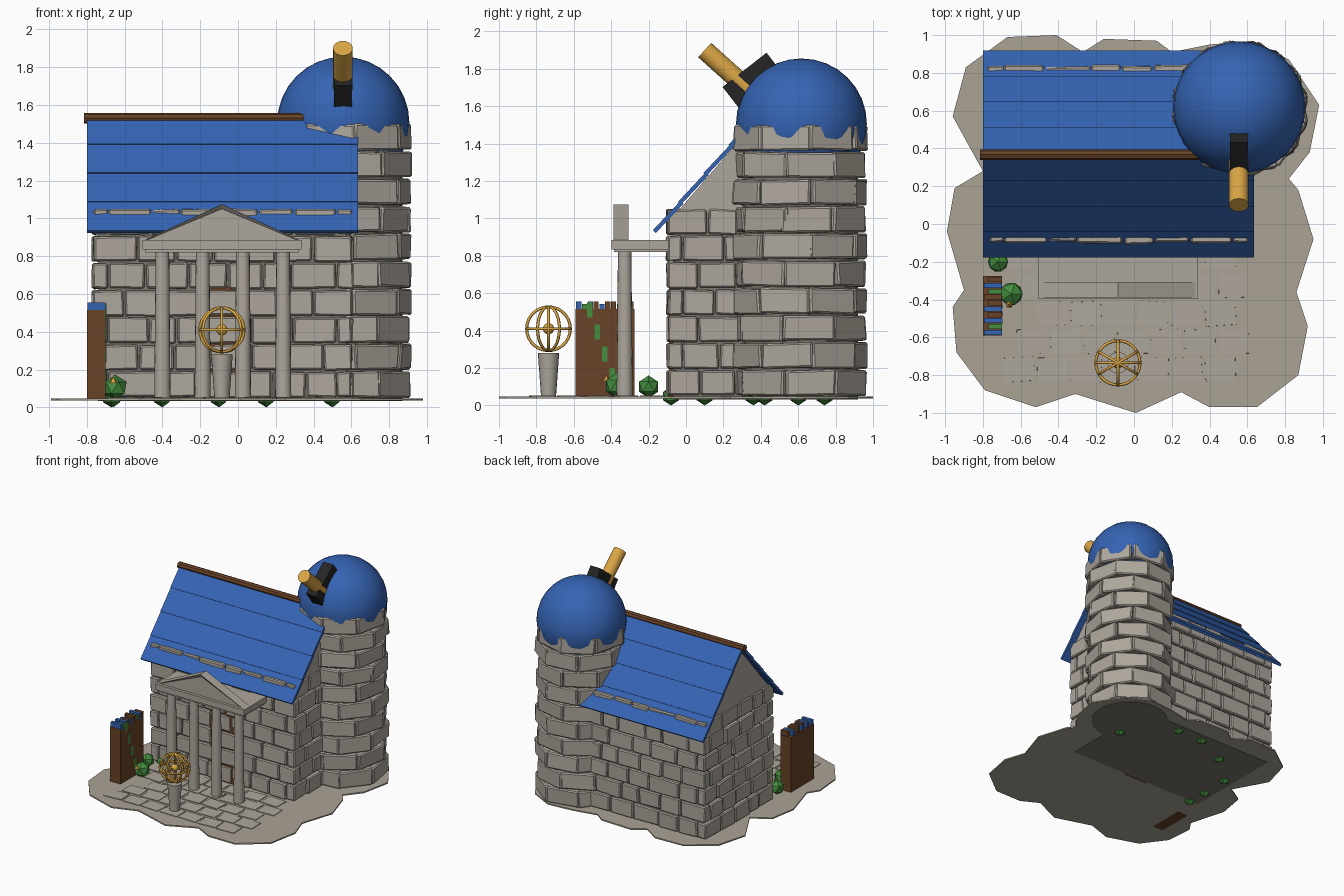
import bpy, bmesh, math, random
from mathutils import Vector, Matrix

random.seed(4)
if "Cube" in bpy.data.objects:
    bpy.data.objects.remove(bpy.data.objects["Cube"])


def material(name, r, g, b):
    m = bpy.data.materials.new(name)
    m.use_nodes = True
    m.diffuse_color = (r, g, b, 1)
    m.node_tree.nodes["Principled BSDF"].inputs["Base Color"].default_value = (r, g, b, 1)
    return m


STONE = material("stone_grey", 0.42, 0.385, 0.335)
EARTH = material("earth_grey", 0.40, 0.36, 0.30)
MORTAR = material("dark_mortar", 0.20, 0.18, 0.155)
BLUE = material("roof_blue", 0.035, 0.125, 0.45)
WOOD = material("dark_wood", 0.14, 0.055, 0.02)
GOLD = material("gold", 0.70, 0.38, 0.06)
GREEN = material("leaf_green", 0.06, 0.27, 0.05)
BLACK = material("black", 0.018, 0.018, 0.018)

GROUND = 0.05
COURSE = 0.1435


def finish(bm, name, mat, bevel=0):
    bmesh.ops.recalc_face_normals(bm, faces=bm.faces)
    me = bpy.data.meshes.new(name)
    bm.to_mesh(me)
    bm.free()
    ob = bpy.data.objects.new(name, me)
    bpy.context.collection.objects.link(ob)
    me.materials.append(mat)
    if bevel:
        mod = ob.modifiers.new("worn_edges", 'BEVEL')
        mod.width = bevel
        mod.segments = 1
    return ob


def add_box(bm, lo, hi, matrix=Matrix(), jitter=0):
    lo, hi = Vector(lo), Vector(hi)
    place = matrix @ Matrix.Translation((lo + hi) / 2) @ Matrix.Diagonal((*(hi - lo), 1))
    for v in bmesh.ops.create_cube(bm, size=1, matrix=place)["verts"]:
        v.co += Vector([random.uniform(-jitter, jitter) for _ in range(3)])


def box(name, lo, hi, mat, matrix=Matrix()):
    bm = bmesh.new()
    add_box(bm, lo, hi, matrix)
    return finish(bm, name, mat)


def prism(name, points, depth, mat):
    """Extrude a closed outline of 3D points along a vector."""
    bm = bmesh.new()
    face = bm.faces.new([bm.verts.new(p) for p in points])
    ext = bmesh.ops.extrude_face_region(bm, geom=[face], use_keep_orig=True)["geom"]
    bmesh.ops.translate(bm, vec=depth, verts=[g for g in ext if isinstance(g, bmesh.types.BMVert)])
    return finish(bm, name, mat)


def smooth(name, mat, angle=40):
    ob = bpy.context.object
    ob.name = name
    ob.data.materials.append(mat)
    bpy.ops.object.shade_smooth_by_angle(angle=math.radians(angle))
    return ob


def cone(name, x, y, z0, z1, r0, r1, mat, sides=16):
    bpy.ops.mesh.primitive_cone_add(vertices=sides, radius1=r0, radius2=r1, depth=z1 - z0,
                                    location=(x, y, (z0 + z1) / 2))
    return smooth(name, mat)


# Scalloped ground
outline = [(-.67, .99), (-.41, 1), (-.27, .91), (-.16, .98), (.12, .97), (.2, .91), (.4, .95),
           (.63, .97), (.82, .87), (.98, .63), (.93, .38), (.82, .24), (.87, .18), (.95, -.08),
           (.86, -.36), (.92, -.54), (.87, -.8), (.65, -.97), (.4, -.97), (.25, -.89), (.01, -1),
           (-.31, -.9), (-.52, -.97), (-.79, -.88), (-.94, -.68), (-.96, -.44), (-.9, -.35),
           (-.99, -.04), (-.95, .19), (-.8, .28), (-.96, .57), (-.89, .83)]
prism("ground", [(x, y, 0.037) for x, y in outline], (0, 0, 0.011), EARTH)

# Paving stones in staggered rows
bm = bmesh.new()
for row in range(5):
    y = -0.77 + row * 0.148
    for i in range(7):
        x = (-0.61 if row % 2 == 0 else -0.54) + i * 0.178
        if not (row == 2 and x < -0.5):
            add_box(bm, (x - .08, y - .063, .044), (x + .08, y + .063, .053),
                    jitter=0.007 * (row >= 0) * 0.1)
            spin = Matrix.Rotation(random.uniform(-.07, .07), 3, 'Z')
            bmesh.ops.rotate(bm, cent=(x, y, 0), matrix=spin, verts=bm.verts[-8:])
finish(bm, "paving_stones", STONE)

# House core, gable ends and brick courses
X0, X1, Y0, Y1, T = -0.77, 0.605, -0.1, 0.84, 0.08
box("house_core", (X0 + .03, Y0 + .03, .033), (X1 - .03, Y1 - .03, 1.03), MORTAR)
prism("gable_ends", [(X0 + .015, Y0 + .05, 1.03), (X0 + .015, .37, 1.515), (X0 + .015, Y1 - .05, 1.03)],
      (X1 - X0 - .03, 0, 0), STONE)


def brick_wall(bm, start, direction, inward, length, trim_parity):
    d, n = Vector(direction), Vector(inward)
    frame = Matrix((d, n, (0, 0, 1))).transposed().to_4x4()
    frame.translation = Vector(start)
    for k in range(7):
        trim = T if k % 2 == trim_parity else 0
        span = length - 2 * trim
        count = round(span / 0.19)
        weights = [random.uniform(0.7, 1.3) for _ in range(count)]
        pos = trim
        for w in weights:
            step = span * w / sum(weights)
            z = GROUND + k * COURSE
            push = random.uniform(-.006, .008)
            add_box(bm, (pos + .005, push, z + .004), (pos + step - .005, T, z + COURSE - .006),
                    frame, 0.005)
            pos += step


bm = bmesh.new()
brick_wall(bm, (X0, Y0, 0), (1, 0, 0), (0, 1, 0), X1 - X0, 0)
brick_wall(bm, (X0, Y1, 0), (1, 0, 0), (0, -1, 0), X1 - X0, 0)
brick_wall(bm, (X0, Y0, 0), (0, 1, 0), (1, 0, 0), Y1 - Y0, 1)
brick_wall(bm, (X1, Y0, 0), (0, 1, 0), (-1, 0, 0), Y1 - Y0, 1)
finish(bm, "house_bricks", STONE, 0.008)
box("door", (-.2, -.092, .036), (.03, -.04, .64), WOOD)

# Round tower of staggered blocks
TX, TY = 0.56, 0.61
cone("tower_core", TX, TY, .033, 1.4, .31, .31, MORTAR, 24)
bm = bmesh.new()
for k in range(10):
    z = GROUND + k * 0.1455
    for i in range(8):
        a = math.tau * (i + 0.5 * (k % 2) + 0.2) / 8 + random.uniform(-.04, .04)
        turn = Matrix.Translation((TX, TY, 0)) @ Matrix.Rotation(a, 4, 'Z')
        add_box(bm, (.25, -.136, z + .004), (.338, .136, z + .139), turn, 0.006)
finish(bm, "tower_bricks", STONE, 0.009)

# Dome and telescope
bpy.ops.mesh.primitive_uv_sphere_add(segments=32, ring_count=16, radius=0.35, location=(.557, .617, 1.505))
smooth("dome", BLUE)
tilt = Matrix.Translation((.555, .313, 1.794)) @ Matrix.Rotation(math.radians(38), 4, 'X')
box("dome_slot", (-.048, -.149, -.15), (.048, .149, 0), BLACK, tilt)
axis = Vector((0, -.743, .669))
bpy.ops.mesh.primitive_cylinder_add(vertices=20, radius=.052, depth=.38,
                                    location=Vector((.555, .1, 1.9)) - axis * .19,
                                    rotation=axis.to_track_quat('Z', 'Y').to_euler())
smooth("telescope", GOLD)

# Roof: overlapping board courses on both slopes, and a ridge beam
slope = math.atan2(0.61, 0.54)
run = math.hypot(0.61, 0.54)
for side, name in ((1, "front_roof"), (-1, "back_roof")):
    bm = bmesh.new()
    for i in range(4):
        a = i * run / 4
        place = (Matrix.Translation((0, .37 - side * .54, .93)) @ Matrix.Rotation(0 if side > 0 else math.pi, 4, 'Z')
                 @ Matrix.Rotation(slope, 4, 'X') @ Matrix.Translation((0, a, 0))
                 @ Matrix.Rotation(-.03, 4, 'X'))
        xs = (-.80, .635) if side > 0 else (-.635, .80)
        add_box(bm, (xs[0], 0, -.012), (xs[1], run / 4 + .012, .01), place)
    finish(bm, name, BLUE)
bpy.ops.mesh.primitive_cylinder_add(vertices=8, radius=.028, depth=1.44, location=(-.095, .367, 1.53),
                                    rotation=(0, math.pi / 2, 0))
smooth("ridge_beam", WOOD, 20)

# Portico
for i in range(4):
    cone("column", -.40 + i * .213, -.328, GROUND - .005, .825, .043, .036, STONE)
box("portico_beam", (-.49, -.385, .82), (.32, -.07, .84), STONE)
box("portico_slab", (-.505, -.397, .835), (.335, -.07, .885), STONE)
ped = prism("pediment", [(-.505, -.388, .88), (.335, -.388, .88), (-.085, -.388, 1.075)], (0, .08, 0), STONE)
bm = bmesh.new()
bm.from_mesh(ped.data)
front = [f for f in bm.faces if f.normal.y < -.9]
bmesh.ops.inset_region(bm, faces=front, thickness=.025, depth=-.015)
bm.to_mesh(ped.data)
bm.free()

# Armillary sphere on a pedestal
GX, GY, GZ = -.085, -.735, .41
cone("pedestal", GX, GY, GROUND - .005, .28, .04, .057, STONE)
for rot in ((0, 0, 0), (90, 0, 0), (90, 0, 90), (90, 0, 30), (90, 0, -30)):
    bpy.ops.mesh.primitive_torus_add(major_radius=.117, minor_radius=.008, major_segments=28,
                                     minor_segments=6, location=(GX, GY, GZ),
                                     rotation=[math.radians(r) for r in rot])
    smooth("armillary_ring", GOLD, 70)
bpy.ops.mesh.primitive_uv_sphere_add(segments=16, ring_count=8, radius=.03, location=(GX, GY, GZ))
smooth("armillary_core", GOLD)
for turn in ((0, 0, 0), (0, math.pi / 2, 0), (math.pi / 2, 0, 0)):
    bpy.ops.mesh.primitive_cylinder_add(vertices=6, radius=.006, depth=.23, location=(GX, GY, GZ), rotation=turn)
    smooth("armillary_rod", GOLD)

# Bookcase with a row of books on top and a few spines on its side
box("bookcase", (-.80, -.59, .036), (-.70, -.275, .515), WOOD)
for i, mat in enumerate((BLUE, GREEN, BLUE, WOOD, BLUE, WOOD, WOOD, GREEN, BLUE, WOOD)):
    y = -.587 + i * .031
    box("book", (-.795 + .025 * (i % 2), y, .5), (-.70, y + .027, .555 - .012 * (i % 3 == 1)), mat)
for i in range(4):
    y, z = -.53 + i * .04, .47 - i * .117
    box("book_spine", (-.705, y, z), (-.697, y + .03, z + .08), GREEN)

# Shrubs and small flowers
for x, y, z, r in ((-.65, -.37, .105, .068), (-.72, -.2, .1, .06), (-.66, -.08, .05, .05), (.5, .42, .05, .05),
                   (.15, .74, .05, .05), (-.1, .74, .05, .05), (-.4, .6, .05, .05),
                   (-.66, .36, .05, .05), (-.67, .1, .05, .05)):
    bpy.ops.mesh.primitive_ico_sphere_add(subdivisions=1, radius=r, location=(x, y, z))
    bpy.context.object.name = "shrub"
    bpy.context.object.data.materials.append(GREEN)
cone("flower", -.66, -.425, .13, .165, .022, 0, GOLD, 5)
